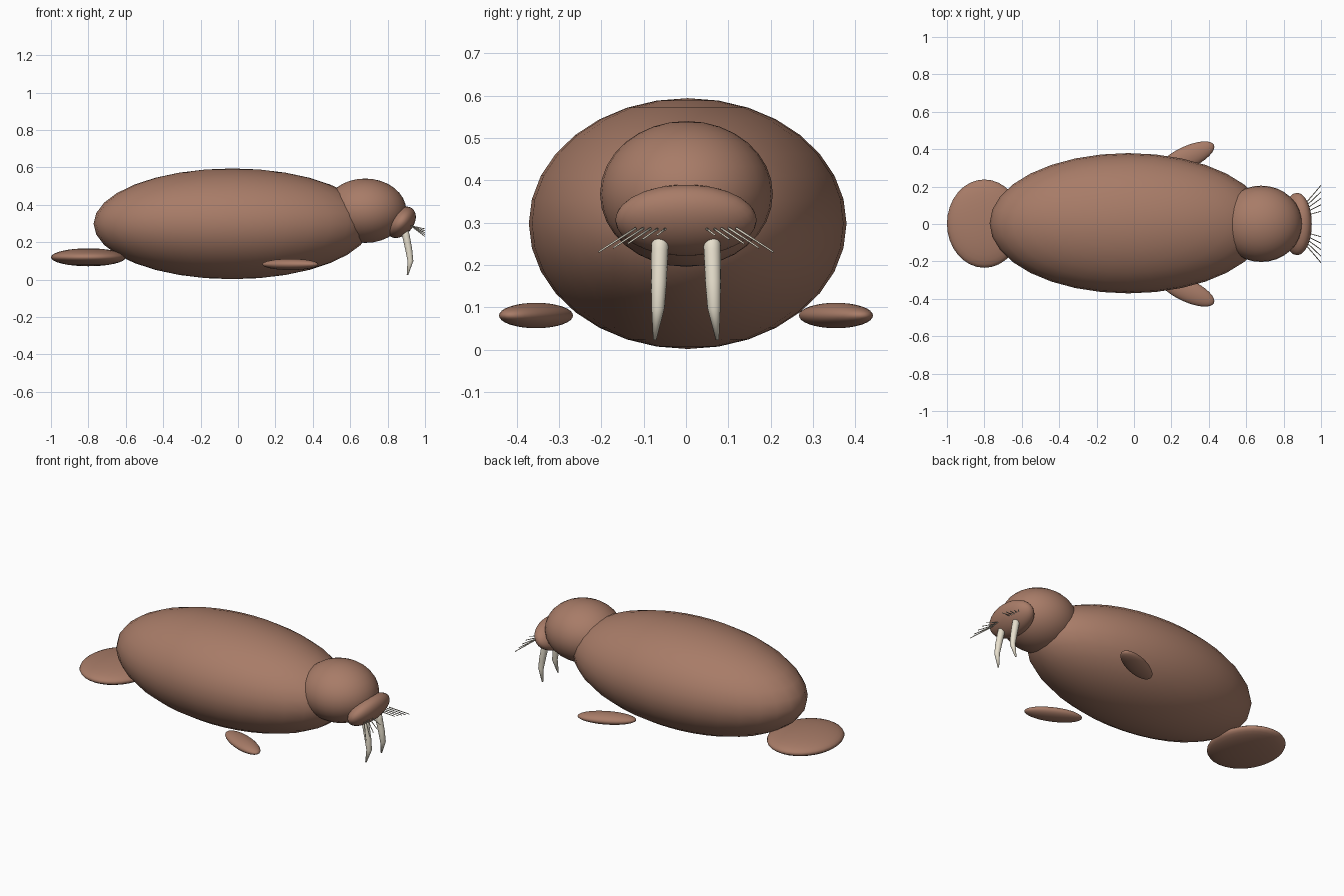
import bpy, bmesh, math
from mathutils import Vector, Matrix

if "Cube" in bpy.data.objects:
    bpy.data.objects.remove(bpy.data.objects["Cube"])


def material(name, rgb):
    m = bpy.data.materials.new(name)
    m.diffuse_color = (*rgb, 1)
    m.use_nodes = True
    m.node_tree.nodes["Principled BSDF"].inputs["Base Color"].default_value = m.diffuse_color
    return m


HIDE = material("brown hide", (0.39, 0.20, 0.137))
IVORY = material("ivory", (0.80, 0.74, 0.61))


def finish(name, bm, mat):
    bmesh.ops.recalc_face_normals(bm, faces=bm.faces)
    me = bpy.data.meshes.new(name)
    bm.to_mesh(me)
    bm.free()
    me.materials.append(mat)
    me.shade_smooth()
    ob = bpy.data.objects.new(name, me)
    bpy.context.collection.objects.link(ob)
    return ob


def ellipsoid(name, centre, radii, turn=0, axis='Z', segs=32, rings=16):
    bm = bmesh.new()
    bmesh.ops.create_uvsphere(bm, u_segments=segs, v_segments=rings, radius=1)
    bm.transform(Matrix.Translation(centre)
                 @ Matrix.Rotation(math.radians(turn), 4, axis)
                 @ Matrix.Diagonal((*radii, 1)))
    return finish(name, bm, HIDE)


def tube(name, points, radii, sides, mat):
    """Tapered round tube through the points."""
    bm = bmesh.new()
    pts = [Vector(p) for p in points]
    rings = []
    for i, (p, r) in enumerate(zip(pts, radii)):
        d = (pts[min(i + 1, len(pts) - 1)] - pts[max(i - 1, 0)]).normalized()
        u = d.cross(Vector((0, 1, 0))).normalized()
        v = d.cross(u)
        rings.append([bm.verts.new(p + r * (math.cos(t) * u + math.sin(t) * v))
                      for t in (2 * math.pi * k / sides for k in range(sides))])
    for a, b in zip(rings, rings[1:]):
        for k in range(sides):
            n = (k + 1) % sides
            bm.faces.new((a[k], a[n], b[n], b[k]))
    bm.faces.new(rings[0])
    bm.faces.new(rings[-1])
    return finish(name, bm, mat)


# Body, head, muzzle and tail
ellipsoid("body", (-0.03, 0.004, 0.298), (0.742, 0.375, 0.296))
ellipsoid("head", (0.68, 0.001, 0.368), (0.22, 0.204, 0.172))
ellipsoid("muzzle", (0.872, 0, 0.306), (0.065, 0.167, 0.095), 40, 'Y')
ellipsoid("tail_flipper", (-0.80, 0.002, 0.119), (0.20, 0.236, 0.048))

for side, label in ((1, "left"), (-1, "right")):
    # Front flippers
    ellipsoid(label + "_flipper", (0.28, side * 0.354, 0.081),
              (0.163, 0.06, 0.03), side * 25)

    # Tusks, bowed forward
    tube(label + "_tusk",
         [(0.885, side * 0.06, 0.29), (0.898, side * 0.062, 0.235),
          (0.913, side * 0.064, 0.16), (0.922, side * 0.066, 0.10),
          (0.906, side * 0.074, 0.024)],
         [0.02, 0.02, 0.0185, 0.0155, 0.004], 16, IVORY)

    # Whiskers, fanning outward
    for k in range(5):
        base = (0.925, side * (0.047 + 0.018 * k), 0.287)
        tip = (0.999, side * (0.068 + 0.0345 * k), 0.271 - 0.010 * k)
        tube(f"{label}_whisker_{k + 1}", [base, tip], [0.003, 0.002], 6, IVORY)
